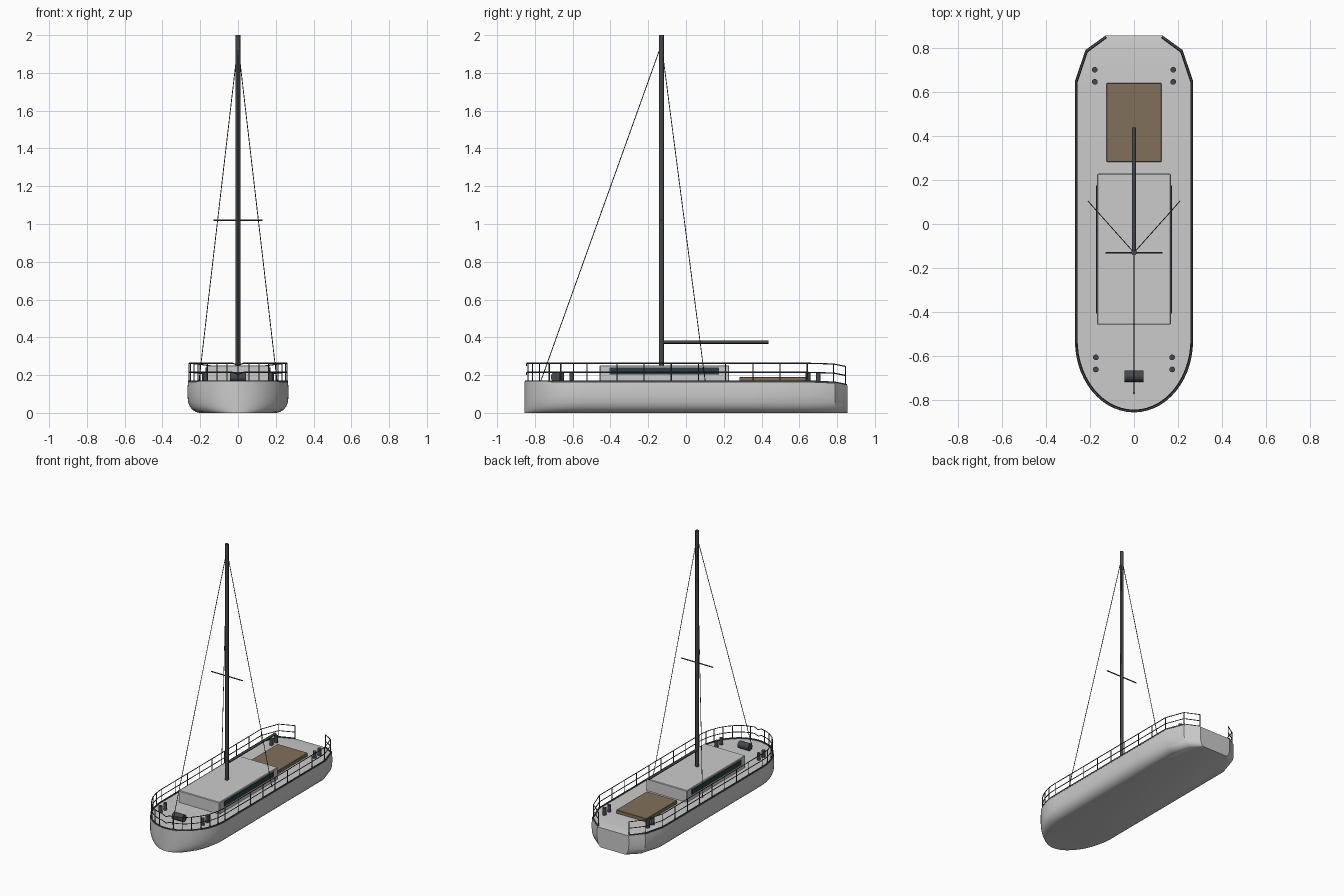
import bpy, bmesh, math
from mathutils import Vector

if "Cube" in bpy.data.objects:
    bpy.data.objects.remove(bpy.data.objects["Cube"])


def mat(name, r, g, b):
    m = bpy.data.materials.new(name)
    m.diffuse_color = (r, g, b, 1)
    m.use_nodes = True
    m.node_tree.nodes["Principled BSDF"].inputs["Base Color"].default_value = m.diffuse_color
    return m


DARK = mat("dark_metal", 0.06, 0.065, 0.07)
GLASS = mat("window_glass", 0.025, 0.05, 0.055)
WOOD = mat("hatch_wood", 0.22, 0.16, 0.10)


def finish(name, bm, material=None, smooth=None):
    bmesh.ops.recalc_face_normals(bm, faces=bm.faces)
    me = bpy.data.meshes.new(name)
    bm.to_mesh(me)
    bm.free()
    ob = bpy.data.objects.new(name, me)
    bpy.context.collection.objects.link(ob)
    if material:
        me.materials.append(material)
    if smooth:
        bpy.ops.object.select_all(action='DESELECT')
        bpy.context.view_layer.objects.active = ob
        ob.select_set(True)
        bpy.ops.object.shade_smooth_by_angle(angle=math.radians(smooth))
    return ob


def box(name, lo, hi, material=None, bevel=0):
    bm = bmesh.new()
    bmesh.ops.create_cube(bm, size=1)
    for v in bm.verts:
        v.co = [l + (c + 0.5) * (h - l) for c, l, h in zip(v.co, lo, hi)]
    if bevel:
        bmesh.ops.bevel(bm, geom=bm.edges[:], offset=bevel, segments=1, affect='EDGES')
    return finish(name, bm, material)


def add_rod(bm, a, b, r, sides=8):
    a, b = Vector(a), Vector(b)
    d = b - a
    m = d.to_track_quat('Z', 'Y').to_matrix().to_4x4()
    m.translation = (a + b) / 2
    bmesh.ops.create_cone(bm, cap_ends=True, segments=sides, radius1=r, radius2=r,
                          depth=d.length, matrix=m)


def rods(name, pairs, r, sides=8, material=DARK):
    bm = bmesh.new()
    for a, b in pairs:
        add_rod(bm, a, b, r, sides)
    return finish(name, bm, material, 40)


# Half outline of the hull, bow to stern
W, L = 0.268, 0.855
N = 14
half = [(W * math.sin(i / N * math.pi / 2), -0.53 - 0.325 * math.cos(i / N * math.pi / 2))
        for i in range(N + 1)]
half += [(W, y) for y in (-0.25, 0.05, 0.35, 0.65)] + [(0.22, 0.79), (0.13, L)]


def sheer(y):
    return 0.165 - max(0, y - 0.76) * 0.2


def mirrored(pts):
    return pts + [(-x, y) for x, y in reversed(pts) if x > 1e-6]


ring = mirrored(half)

# Hull shell with rounded bilge
bm = bmesh.new()
levels = [(0, 0.76), (0.03, 0.83), (0.10, 0.90), (0.20, 0.95), (0.34, 0.985),
          (0.55, 1.0), (0.80, 1.0), (1.0, 0.985)]
rows = [[bm.verts.new((x * s, y, sheer(y) * t)) for x, y in ring] for t, s in levels]
n = len(ring)
for a, b in zip(rows, rows[1:]):
    for i in range(n):
        j = (i + 1) % n
        bm.faces.new((a[i], a[j], b[j], b[i]))
bm.faces.new(rows[0])
# Deck as strips across the hull
top = rows[-1]
bm.faces.new((top[0], top[1], top[-1]))
for i in range(1, len(half) - 1):
    bm.faces.new((top[i], top[i + 1], top[n - i - 1], top[n - i]))
finish("hull", bm, None, 35)

# Dark toe rail around the deck edge, open at the stern
bm = bmesh.new()
sections = []
for x, y in half:
    out, inn = 0.99, 0.962
    z = sheer(y)
    sections.append([(x * out, y * 0.998, z - 0.004), (x * out, y * 0.998, z + 0.007),
                     (x * inn, y * 0.988, z + 0.007), (x * inn, y * 0.988, z - 0.004)])
for s in (1, -1):
    vs = [[bm.verts.new((s * p[0], p[1], p[2])) for p in sec] for sec in sections]
    for a, b in zip(vs, vs[1:]):
        for k in range(4):
            bm.faces.new((a[k], a[(k + 1) % 4], b[(k + 1) % 4], b[k]))
    bm.faces.new(vs[-1])
bmesh.ops.remove_doubles(bm, verts=bm.verts[:], dist=1e-5)
finish("toe_rail", bm, DARK)

# Guard rails and posts
inset = [(x * 0.965, y * 0.988) for x, y in half]


def rail_z(i, h):
    return sheer(inset[i][1]) + h - (0.012 if i == 0 else 0)


rails, posts = [], []
for s in (1, -1):
    P = lambda i, h: (s * inset[i][0], inset[i][1], rail_z(i, h))
    for h in (0.050, 0.098):
        rails += [(P(i, h), P(i + 1, h)) for i in range(len(inset) - 1)]
    for i in list(range(2, N + 1, 2)) + [N + 5, N + 6]:
        posts.append((P(i, -0.005), P(i, 0.1)))
    for k in range(1, 9):
        x, y = s * W * 0.965, -0.51 + 0.144 * k
        posts.append(((x, y, 0.16), (x, y, 0.264)))
rods("guard_rails", rails, 0.003, 6)
rods("guard_posts", posts, 0.003, 6)

# Cabin with side windows, and aft hatch
box("cabin", (-0.168, -0.457, 0.155), (0.168, 0.228, 0.252), None, 0.004)
for s, side in ((1, "right"), (-1, "left")):
    xs = sorted((s * 0.160, s * 0.173))
    box("cabin_window_" + side, (xs[0], -0.405, 0.203), (xs[1], 0.175, 0.24), GLASS)
box("aft_hatch", (-0.124, 0.282, 0.155), (0.124, 0.64, 0.19), WOOD, 0.002)

# Mast, boom, spreader
MY = -0.13
rods("mast", [((0, MY, 0.24), (0, MY, 2.0))], 0.0125, 12)
rods("boom", [((0, MY + 0.005, 0.375), (0, 0.437, 0.375))], 0.009, 10)
rods("spreader", [((-0.13, MY, 1.02), (0.13, MY, 1.02))], 0.004, 8)

# Standing rigging
head = (0, MY, 1.95)
rods("stays", [(head, (0, -0.77, 0.165)), (head, (0.207, 0.102, 0.165)),
               (head, (-0.207, 0.102, 0.165))], 0.0022, 6)

# Mooring bollards in pairs
spots = [(0.173, -0.605), (0.173, -0.66), (0.178, 0.645), (0.178, 0.70)]
rods("bollards", [((s * x, y, 0.155), (s * x, y, 0.215)) for x, y in spots for s in (1, -1)],
     0.013, 12)

# Anchor windlass on the foredeck
rods("windlass", [((-0.043, -0.69, 0.19), (0.043, -0.69, 0.19))], 0.026, 16)
